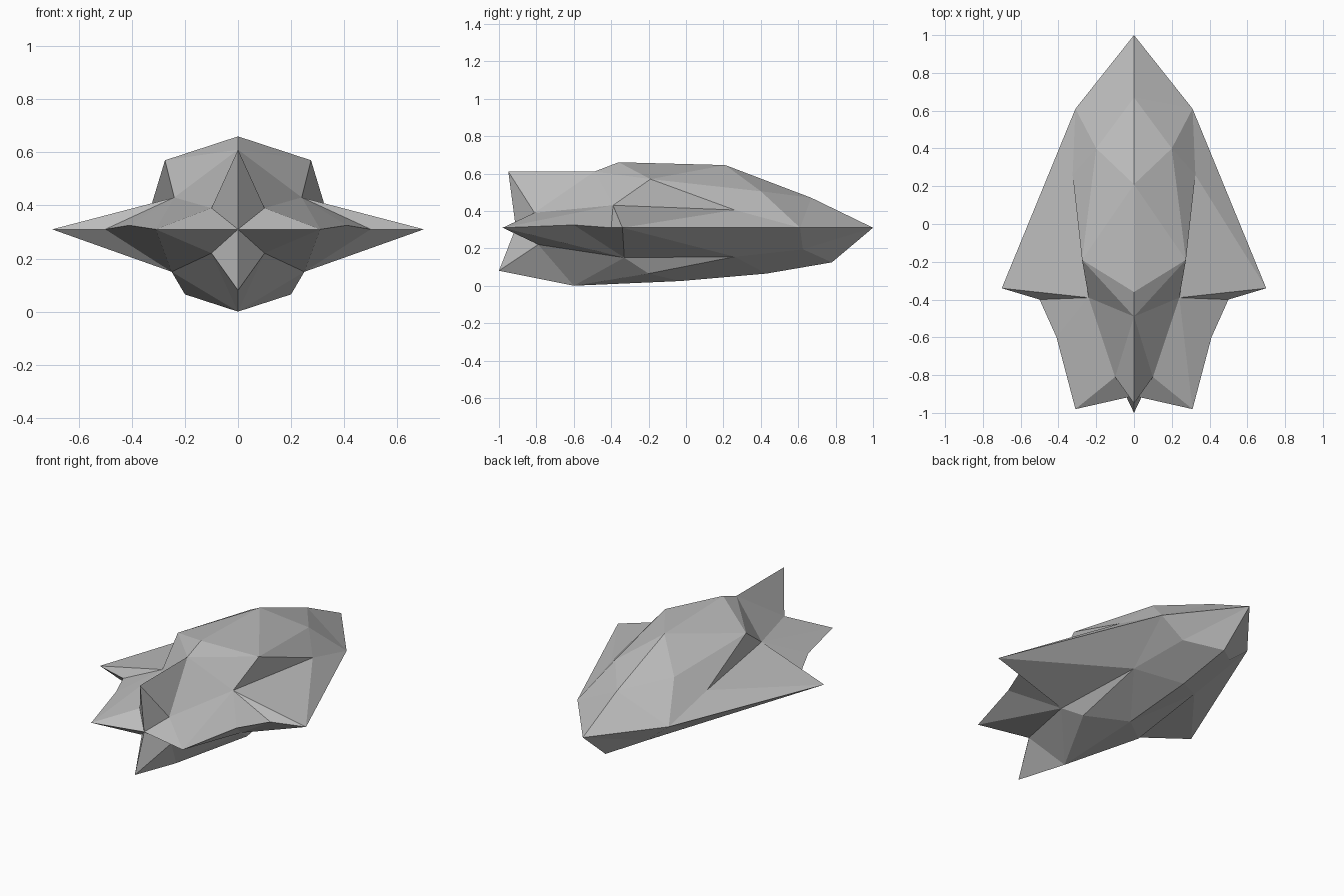
import bpy
import bmesh

if "Cube" in bpy.data.objects:
    bpy.data.objects.remove(bpy.data.objects["Cube"], do_unlink=True)

grey = bpy.data.materials.new("hull_grey")
grey.use_nodes = True
colour = (0.5, 0.5, 0.5, 1)
grey.diffuse_color = colour
grey.node_tree.nodes["Principled BSDF"].inputs["Base Color"].default_value = colour

# Seam around the widest outline, shared by both shells
SEAM = {
    "nose": (0, 1, .31), "cheek": (.31, .61, .31), "wingtip": (.7, -.34, .31),
    "notch": (.5, -.4, .31), "flank": (.41, -.6, .325),
    "tail": (.31, -.98, .31), "stern": (0, -.91, .31),
}

# Upper shell: corners, then fans of triangles around a hub corner
UPPER = {
    "brow": (0, .67, .47), "crown": (0, .21, .645), "peak": (0, -.36, .66),
    "root": (0, -.49, .61), "fin": (0, -.95, .61),
    "side": (.2, .4, .505), "shoulder": (.275, -.19, .57),
    "recess": (.24, -.39, .43), "inlet": (.325, .26, .405), "vent": (.1, -.81, .39),
}
UPPER_FANS = {
    "nose": ["cheek", "brow"],
    "side": ["cheek", "brow", "crown", "shoulder", "inlet", "cheek"],
    "cheek": ["inlet", "wingtip"],
    "shoulder": ["crown", "peak", "root"],
    "recess": ["root", "shoulder", "inlet", "wingtip", "notch",
               "flank", "tail", "vent", "root"],
    "vent": ["root", "fin", "stern", "tail"],
}

# Lower shell
LOWER = {
    "brow": (0, .78, .125), "chin": (0, .43, .065), "belly": (0, -.03, .025),
    "keel": (0, -.6, 0), "fin": (0, -1, .08),
    "side": (.17, .625, .195), "shoulder": (.2, -.2, .065),
    "recess": (.25, -.33, .15), "inlet": (.22, .26, .155), "vent": (.1, -.79, .22),
}
LOWER_FANS = {
    "side": ["cheek", "nose", "brow", "chin", "inlet", "cheek"],
    "inlet": ["chin", "belly", "shoulder", "recess", "wingtip", "cheek"],
    "shoulder": ["belly", "keel", "recess"],
    "recess": ["keel", "vent", "tail", "flank", "notch", "wingtip"],
    "vent": ["keel", "fin", "stern", "tail"],
}


def build_shell(name, points, fans, facing):
    """Make one flat-shaded half shell and mirror it across the centre line."""
    bm = bmesh.new()
    verts = {key: bm.verts.new(co) for key, co in (SEAM | points).items()}
    for hub, ring in fans.items():
        for a, b in zip(ring, ring[1:]):
            bm.faces.new((verts[hub], verts[a], verts[b]))
    bmesh.ops.recalc_face_normals(bm, faces=bm.faces)
    bm.normal_update()
    if facing * sum(f.normal.z * f.calc_area() for f in bm.faces) < 0:
        bmesh.ops.reverse_faces(bm, faces=bm.faces)
    mesh = bpy.data.meshes.new(name)
    bm.to_mesh(mesh)
    bm.free()
    mesh.materials.append(grey)
    obj = bpy.data.objects.new(name, mesh)
    bpy.context.collection.objects.link(obj)
    obj.modifiers.new("mirror", "MIRROR")


build_shell("upper_hull", UPPER, UPPER_FANS, 1)
build_shell("lower_hull", LOWER, LOWER_FANS, -1)
